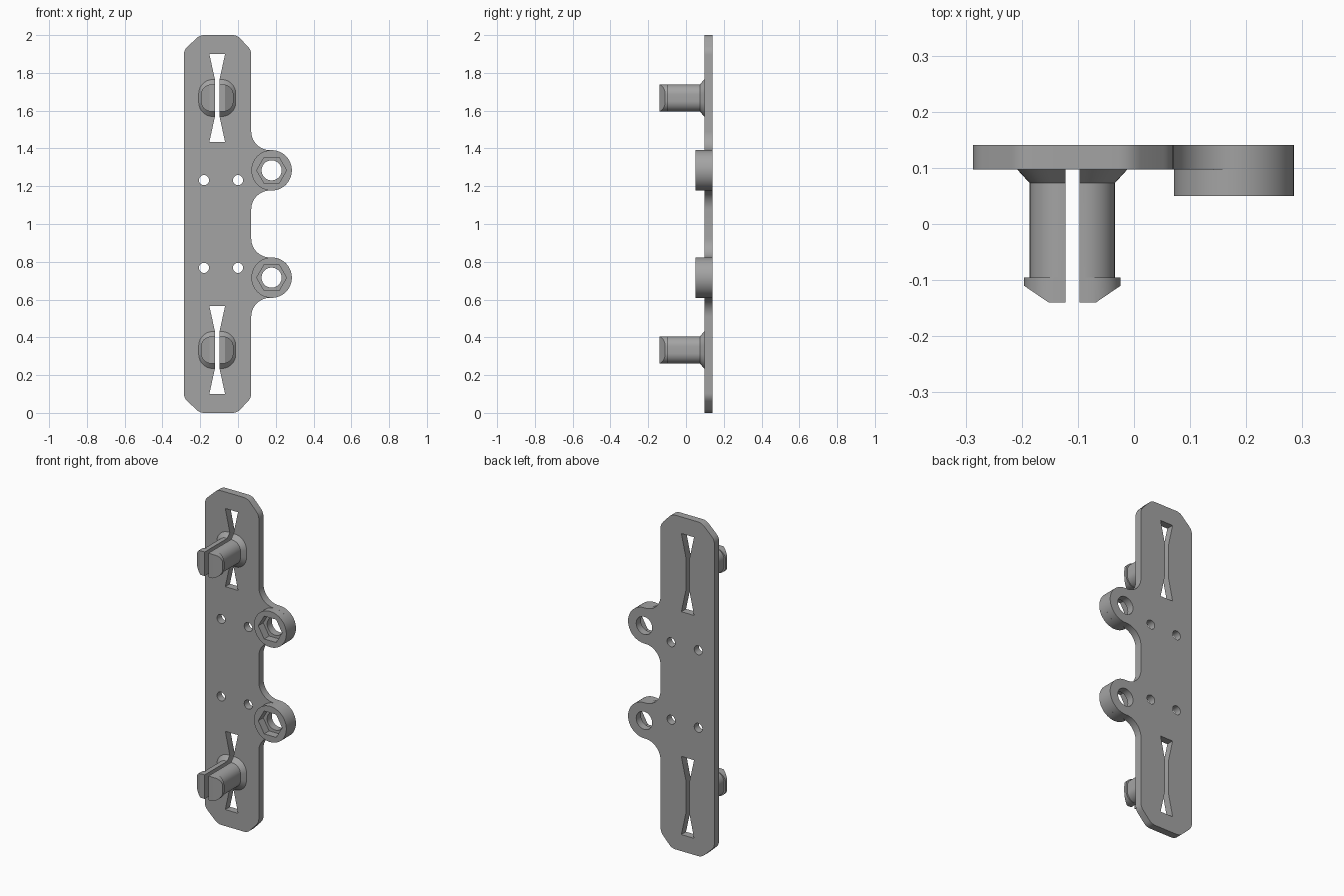
import bpy, bmesh
from math import sin, cos, radians, sqrt, atan2, degrees
from mathutils import Vector

cube = bpy.data.objects.get("Cube")
if cube:
    bpy.data.objects.remove(cube, do_unlink=True)

grey = bpy.data.materials.new("grey plastic")
grey.use_nodes = True
COLOUR = (0.37, 0.37, 0.37, 1)
grey.diffuse_color = COLOUR
grey.node_tree.nodes["Principled BSDF"].inputs["Base Color"].default_value = COLOUR

FRONT, BACK, EAR_FRONT = 0.097, 0.141, 0.05   # y levels
LEFT, RIGHT, MID = -0.287, 0.07, -0.11        # x levels of the plate
EAR_X, EAR_R, FILLET = 0.178, 0.107, 0.1
EARS = (0.716, 1.284)
PINS = (0.333, 1.667)


def arc(cx, cz, r, a0, a1, n):
    """Points on an arc, angles in degrees."""
    angles = [radians(a0 + (a1 - a0) * i / n) for i in range(n + 1)]
    return [(cx + r * cos(a), cz + r * sin(a)) for a in angles]


def circle(cx, cz, r, n=40):
    return arc(cx, cz, r, 0, 360, n)[:-1]


def soften(points, size, n=5):
    """Round every corner of a polygon with a small curve."""
    out = []
    for i, p in enumerate(points):
        p = Vector(p)
        a = p + (Vector(points[i - 1]) - p).normalized() * size
        b = p + (Vector(points[(i + 1) % len(points)]) - p).normalized() * size
        for k in range(n + 1):
            t = k / n
            out.append(tuple(a * (1 - t) ** 2 + p * 2 * t * (1 - t) + b * t * t))
    return out


def finish(name, bm):
    bmesh.ops.remove_doubles(bm, verts=bm.verts, dist=1e-5)
    bmesh.ops.recalc_face_normals(bm, faces=bm.faces)
    mesh = bpy.data.meshes.new(name)
    bm.to_mesh(mesh)
    bm.free()
    mesh.materials.clear()
    mesh.materials.append(grey)
    obj = bpy.data.objects.new(name, mesh)
    bpy.context.collection.objects.link(obj)
    bpy.ops.object.select_all(action='DESELECT')
    obj.select_set(True)
    bpy.context.view_layer.objects.active = obj
    bpy.ops.object.shade_smooth_by_angle(angle=radians(30))
    return obj


def slab(name, loops, y0, y1):
    """Extrude an x-z outline with holes between two y levels."""
    curve = bpy.data.curves.new(name + "_outline", 'CURVE')
    curve.dimensions = '2D'
    curve.fill_mode = 'BOTH'
    curve.extrude = (y1 - y0) / 2
    for loop in loops:
        spline = curve.splines.new('POLY')
        spline.points.add(len(loop) - 1)
        for point, (x, z) in zip(spline.points, loop):
            point.co = (x, z, 0, 1)
        spline.use_cyclic_u = True
    helper = bpy.data.objects.new(name + "_outline", curve)
    bpy.context.collection.objects.link(helper)
    bpy.context.view_layer.update()
    bm = bmesh.new()
    flat = helper.evaluated_get(bpy.context.evaluated_depsgraph_get()).to_mesh()
    bm.from_mesh(flat)
    for v in bm.verts:
        x, z, d = v.co
        v.co = (x, (y0 + y1) / 2 - d, z)
    bpy.data.objects.remove(helper, do_unlink=True)
    return finish(name, bm)


# Plate outline: softened chamfered corners, then both ears blended in by fillets
corners = [(LEFT, 0.08), (LEFT + 0.085, 0), (RIGHT - 0.075, 0), (RIGHT, 0.08),
           (RIGHT, 1.92), (RIGHT - 0.075, 2), (LEFT + 0.085, 2), (LEFT, 1.92)]
rounded = soften(corners, 0.025)
half = len(rounded) // 2
fx = RIGHT + FILLET
dz = sqrt((EAR_R + FILLET) ** 2 - (fx - EAR_X) ** 2)
lean = degrees(atan2(dz, fx - EAR_X))
side = []
for z in EARS:
    side += arc(fx, z - dz, FILLET, 180, 180 - lean, 14)
    side += arc(EAR_X, z, EAR_R, -lean, lean, 32)[1:]
    side += arc(fx, z + dz, FILLET, 180 + lean, 180, 14)[1:]
loops = [rounded[:half] + side + rounded[half:]]

# Openings: bow-tie slots, screw holes and ear bores
GAP, FLARE = 0.0125, 0.042
for z in PINS:
    right = [(GAP, -0.1), (GAP, 0.1), (FLARE, 0.234)]
    left = [(-x, h) for x, h in reversed(right)]
    ring = [(FLARE, -0.234)] + right + left + [(-FLARE, -0.234)]
    loops.append([(MID + x, z + h) for x, h in ring])
for x in (-0.18, 0):
    for z in (0.768, 1.232):
        loops.append(circle(x, z, 0.027, 24))
for z in EARS:
    loops.append(circle(EAR_X, z, 0.053))
slab("mounting_plate", loops, FRONT, BACK)

# Raised ears with hexagonal nut pockets
for name, z in zip(("lower", "upper"), EARS):
    slab(name + "_nut_ear", [circle(EAR_X, z, EAR_R, 64), circle(EAR_X, z, 0.079, 6)],
         EAR_FRONT, FRONT)


def section(hx, hz, r):
    """One half of a rounded rectangle, cut off at the slit."""
    return ([(GAP, -hz)] + arc(hx - r, r - hz, r, -90, 0, 10)
            + arc(hx - r, hz - r, r, 0, 90, 10) + [(GAP, hz)])


# Split snap pins: flared foot, shank, hooked tip with sloping sides
FOOT, SHANK, HOOK = (0.098, 0.098, 0.075), (0.076, 0.072, 0.055), (0.086, 0.072, 0.055)
STAGES = [(FRONT, FOOT), (0.073, SHANK), (-0.095, SHANK), (-0.095, HOOK), (-0.14, HOOK)]
for level, z in zip(("lower", "upper"), PINS):
    for hand, s in (("right", -1), ("left", 1)):
        bm = bmesh.new()
        rings = [[bm.verts.new((x, y, h)) for x, h in section(*size)] for y, size in STAGES]
        for a, b in zip(rings, rings[1:]):
            for i in range(len(a)):
                j = (i + 1) % len(a)
                bm.faces.new((a[i], a[j], b[j], b[i]))
        bm.faces.new(rings[0])
        bm.faces.new(rings[-1])
        bmesh.ops.remove_doubles(bm, verts=bm.verts, dist=1e-5)
        geom = bm.verts[:] + bm.edges[:] + bm.faces[:]
        cut = bmesh.ops.bisect_plane(bm, geom=geom, plane_co=(0.086, -0.11, 0),
                                     plane_no=(0.03, -0.044, 0), clear_outer=True)
        edges = [e for e in cut["geom_cut"] if isinstance(e, bmesh.types.BMEdge)]
        bmesh.ops.holes_fill(bm, edges=edges)
        for v in bm.verts:
            v.co = (MID + s * v.co.x, v.co.y, z + v.co.z)
        finish(f"{level}_{hand}_snap_pin", bm)
